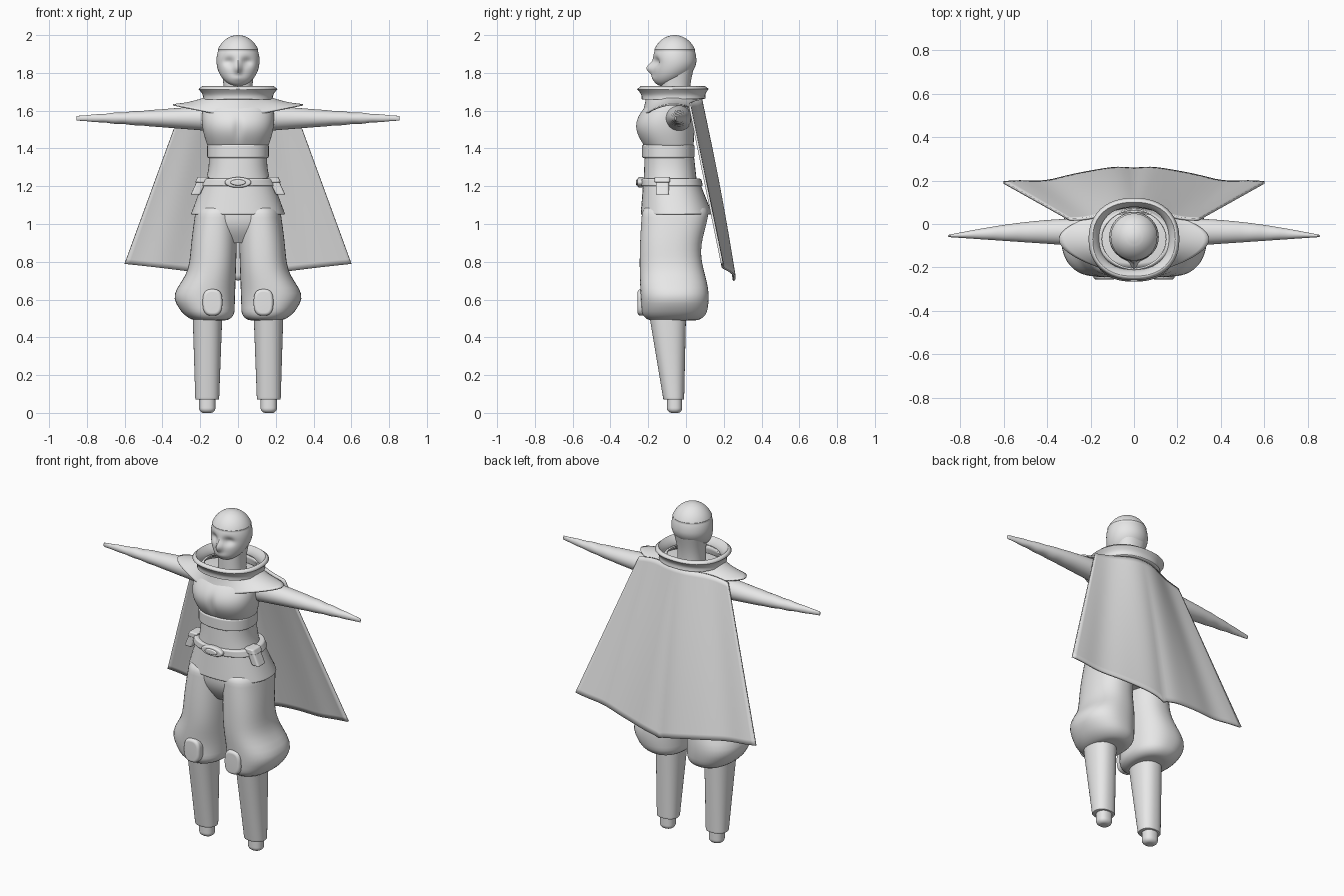
import bpy, bmesh
from math import sin, cos, pi, exp, sqrt, radians

if "Cube" in bpy.data.objects:
    bpy.data.objects.remove(bpy.data.objects["Cube"])

grey = (.8, .8, .8, 1)
material = bpy.data.materials.new("plain grey")
material.use_nodes = True
material.diffuse_color = grey
material.node_tree.nodes["Principled BSDF"].inputs["Base Color"].default_value = grey


def finish(name, bm, mirror=False, thickness=0, offset=-1):
    bmesh.ops.recalc_face_normals(bm, faces=bm.faces)
    mesh = bpy.data.meshes.new(name)
    bm.to_mesh(mesh)
    bm.free()
    mesh.materials.append(material)
    mesh.shade_smooth()
    mesh.set_sharp_from_angle(angle=radians(40))
    part = bpy.data.objects.new(name, mesh)
    bpy.context.collection.objects.link(part)
    if mirror:
        part.modifiers.new("mirror", "MIRROR")
    if thickness:
        shell = part.modifiers.new("thickness", "SOLIDIFY")
        shell.thickness = thickness
        shell.offset = offset


def skin(rings, caps):
    """Join rings of points into a tube."""
    bm = bmesh.new()
    rows = [[bm.verts.new(point) for point in ring] for ring in rings]
    for lower, upper in zip(rows, rows[1:]):
        for i in range(len(lower)):
            bm.faces.new((lower[i - 1], lower[i], upper[i], upper[i - 1]))
    if caps:
        bm.faces.new(rows[0])
        bm.faces.new(rows[-1])
    return bm


def bell(distance, width):
    return exp(-(distance / width) ** 2)


def value(rule, t):
    """A rule is a constant, a function, or (start, end, optional bulge)."""
    if callable(rule):
        return rule(t)
    if isinstance(rule, tuple):
        start, end, *bulge = rule
        return start + (end - start) * t + sum(bulge) * sin(pi * t)
    return rule


def superellipse(power, sides):
    for i in range(sides):
        c, s = cos(2 * pi * i / sides), sin(2 * pi * i / sides)
        r = (abs(c) ** power + abs(s) ** power) ** (-1 / power)
        yield c * r, s * r


AXES = {"x": lambda a, u, v: (a, u, v),
        "y": lambda a, u, v: (u, a, v),
        "z": lambda a, u, v: (u, v, a)}


def loft(name, along, u_low, u_high, v_low, v_high, axis="z", power=2.3,
         rim=0, caps=True, warp=None, steps=28, sides=48, **options):
    """Tube along an axis whose four sides follow rules, with rounded rims."""
    start, end = along
    rings = []
    for k in range(steps + 1):
        t = (1 - cos(pi * k / steps)) / 2
        depth = min(t, 1 - t) * abs(end - start)
        inset = rim * (1 - sqrt(1 - (1 - depth / rim) ** 2)) if depth < rim else 0
        u0, u1 = value(u_low, t) + inset, value(u_high, t) - inset
        v0, v1 = value(v_low, t) + inset, value(v_high, t) - inset
        ring = [AXES[axis](value(along, t), (u0 + u1 + (u1 - u0) * c) / 2,
                           (v0 + v1 + (v1 - v0) * s) / 2)
                for c, s in superellipse(power, sides)]
        rings.append([warp(*point) for point in ring] if warp else ring)
    finish(name, skin(rings, caps), **options)


def body(name, along, half, front, back, **options):
    """Upright loft, symmetric about the middle."""
    loft(name, along, lambda t: -value(half, t), half, front, back, **options)


# Head: a sphere with forward jaw, nose, eye hollows and a raised cap
bm = bmesh.new()
bmesh.ops.create_uvsphere(bm, u_segments=64, v_segments=64, radius=1)
for vert in bm.verts:
    x, y, z = vert.co
    jaw = max(0, -z) ** 2
    cap = 1.04 if .4 < z < .95 else 1
    if y < 0:
        nose = .3 * bell(x, .15) * bell(z + .3, .22)
        mouth = .06 * bell(x, .3) * bell(z + .7, .12)
        eyes = .18 * bell(abs(x) - .42, .25) * bell(z + .05, .18)
        y += eyes - nose - mouth
    vert.co = (.114 * x * cap, .115 * y * cap - .06 - .06 * jaw, 1.865 + .135 * z)
finish("head", bm)
body("neck", (1.6, 1.82), (.08, .09, -.01), -.13, (.02, .04, -.01))

# Flared collar
body("collar", (1.66, 1.73), (.16, .19, -.01), (-.21, -.24, .01), (.08, .1, -.01),
     caps=False, thickness=.025)

# Shoulder mantle with a tip over each shoulder
rings = []
for k in range(9):
    t = k / 8
    ring = []
    for c, s in superellipse(2, 64):
        edge = 1.635 - (.065 if s < 0 else .035) * s * s
        drop = t ** .75 + .12 * c * c * sin(pi * t)
        reach = value((.15, .22 + .125 * c * c), t)
        depth = value((.14, .165 if s < 0 else .15), t)
        ring.append((c * reach, s * depth - .07, value((1.685, edge), drop)))
    rings.append(ring)
finish("shoulder_mantle", skin(rings, False), thickness=.008)


# Chest, midriff band and abdomen
def cleft(x, y, z):
    return x, y + (.012 * bell(x, .02) * bell(z - 1.5, .06) if y < -.15 else 0), z


body("chest", (1.41, 1.65), (.16, .18, .02), (-.22, -.19, -.06), (.04, .05),
     rim=.01, sides=96, warp=cleft)
body("midriff_band", (1.35, 1.42), .163, -.233, .045, rim=.008)
body("abdomen", (1.2, 1.38), (.18, .155, -.01), (-.225, -.218), (.06, .04))

# Tunic skirt and belt
body("tunic_skirt", (1.05, 1.24), (.25, .18), (-.24, -.225), (.14, .065), rim=.007)
body("belt", (1.2, 1.24), (.21, .195), -.24, (.09, .08), rim=.008)

# Buckle: stacked ovals
for name, front, half, rim in (("buckle", -.256, .07, .01),
                               ("buckle_boss", -.264, .04, .006)):
    loft(name, (-.22, front), -half, half, 1.22 - half * .4, 1.22 + half * .4,
         axis="y", power=2, rim=rim)


# Hip pouches hang with a lean
def lean(x, y, z):
    return x - .45 * (z - 1.2), y, z


for name, along, grow in (("pouch", (1.155, 1.24), 0),
                          ("pouch_flap", (1.22, 1.25), .006)):
    loft(name, along, .18 - grow, .23 + grow, -.16 - grow, -.09 + grow,
         power=6, rim=.006, warp=lean, mirror=True)


# Baggy trousers gathered below the knee
def outer_leg(t):
    return value((.25, .22, .02), t) + .08 * bell(t - .2, .17)


def calf_and_seat(t):
    return .1 + .02 * cos(8 * (t - .2))


body("trouser_seat", (.9, 1.07), (.14, .22, .04), (-.17, -.23, -.02), (.05, .12))
loft("trouser_leg", (.49, 1.1), (.02, 0), outer_leg, (-.23, -.23, -.015),
     calf_and_seat, rim=.05, mirror=True)
loft("knee_pad", (-.2, -.256), .083, .187, .515, .655, axis="y", power=2.8,
     rim=.016, mirror=True)

# Lower legs and feet
loft("lower_leg", (.07, .52), (.1, .083), (.226, .24), (-.12, -.195), (-.01, 0),
     rim=.005, mirror=True)
loft("foot", (0, .1), .12, .206, -.1, -.02, rim=.025, mirror=True)


# Arms taper to pointed hands, with soft folds along the forearm
def arm_radius(t):
    return value((.07, .012), t) + .002 * sin(45 * t) * bell(t - .7, .2)


loft("arm", (.12, .855), (-.11, -.06), (.03, -.05, .02),
     lambda t: 1.56 - arm_radius(t), lambda t: 1.56 + arm_radius(t),
     axis="x", power=2, rim=.004, steps=48, mirror=True)

# Long cape spreading toward the hem
bm = bmesh.new()
bmesh.ops.create_grid(bm, x_segments=48, y_segments=32, size=1)
for vert in bm.verts:
    s, t = vert.co.x, (1 - vert.co.y) / 2
    side = abs(s)
    middle = exp(-(side / .52) ** 2.5)
    drape = value((.02, .19), t) + middle * value((.06, .07, .008), t)
    folds = .004 * t * cos(14 * s) * (1 - middle) - .006 * t * bell(s, .08)
    height = value((1.66 - .035 * side ** 2, .7 + .09 * side ** .7), t)
    vert.co = (s * value((.295, .6), t), drape + folds, height)
finish("cape", bm, thickness=.012, offset=0)
